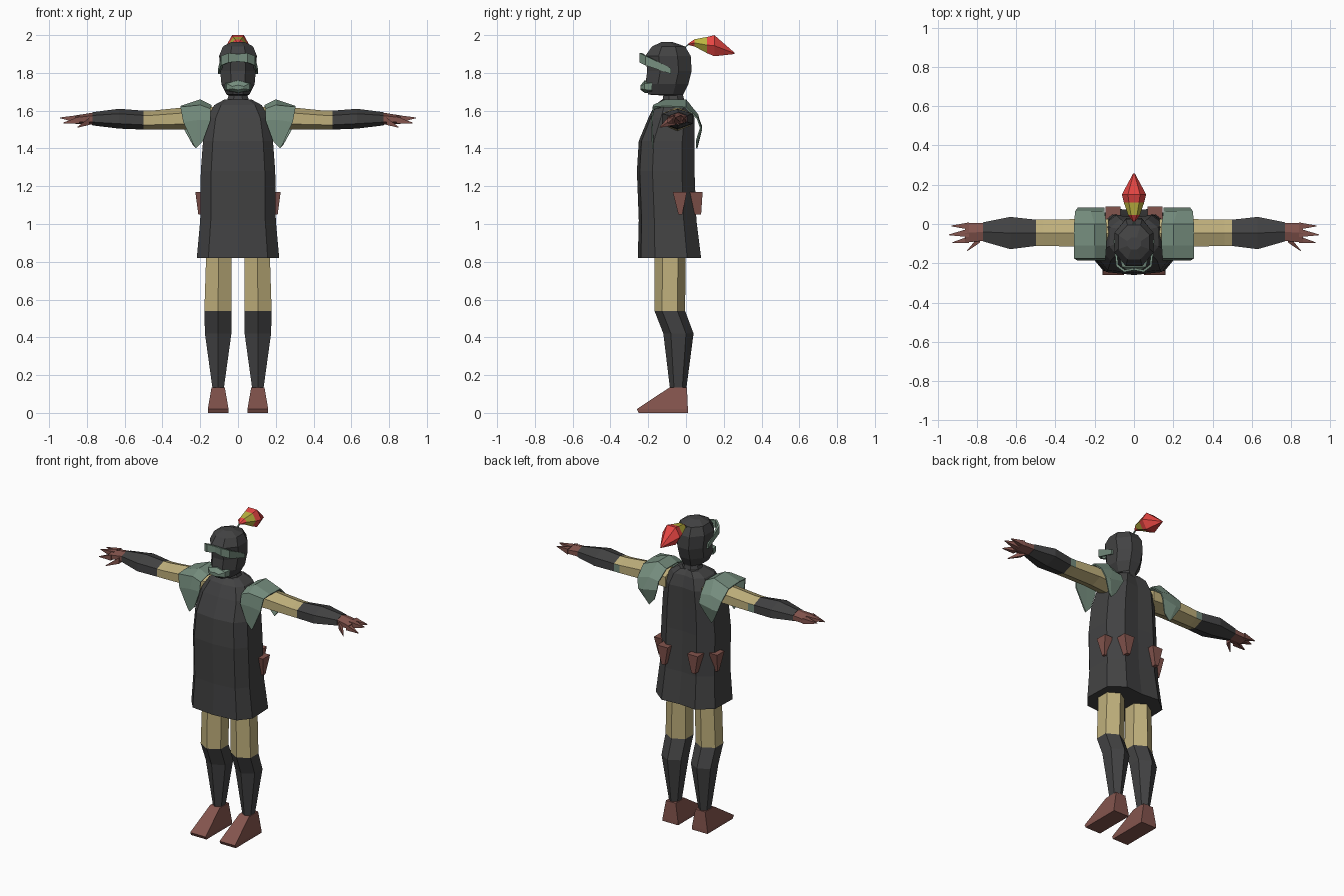
import bpy
import bmesh
from math import cos, sin, pi
from mathutils import Vector

default_cube = bpy.data.objects.get("Cube")
if default_cube:
    bpy.data.objects.remove(default_cube, do_unlink=True)


def make_material(name, red, green, blue):
    material = bpy.data.materials.new(name)
    material.use_nodes = True
    colour = (red, green, blue, 1)
    material.diffuse_color = colour
    shader = material.node_tree.nodes["Principled BSDF"]
    shader.inputs["Base Color"].default_value = colour
    shader.inputs["Roughness"].default_value = 0.9
    return material


charcoal = make_material("charcoal cloth", .055, .055, .056)
straw = make_material("straw cloth", .52, .43, .2)
sage = make_material("sage armour", .18, .27, .21)
leather = make_material("brown leather", .23, .09, .075)
scarlet = make_material("scarlet feather", .78, .06, .055)
yellow = make_material("yellow feather", .5, .45, .05)


def section(axis, at, u_low, u_high, v_low, v_high, sides=6, turn=0.5):
    """Polygon ring across an axis, fitted to the given extents."""
    angles = [2 * pi * (i + turn) / sides for i in range(sides)]
    u_max = max(abs(cos(a)) for a in angles)
    v_max = max(abs(sin(a)) for a in angles)
    ring = []
    for a in angles:
        u = (u_low + u_high) / 2 + (u_high - u_low) / 2 * cos(a) / u_max
        v = (v_low + v_high) / 2 + (v_high - v_low) / 2 * sin(a) / v_max
        ring.append({"x": (at, u, v), "y": (u, at, v), "z": (u, v, at)}[axis])
    return ring


def finish(bm, name, materials, mirror, thickness=0):
    bmesh.ops.recalc_face_normals(bm, faces=bm.faces)
    mesh = bpy.data.meshes.new(name)
    bm.to_mesh(mesh)
    bm.free()
    for material in materials:
        mesh.materials.append(material)
    part = bpy.data.objects.new(name, mesh)
    bpy.context.collection.objects.link(part)
    if thickness:
        solid = part.modifiers.new("Thickness", "SOLIDIFY")
        solid.thickness = thickness
    if mirror:
        part.modifiers.new("Mirror", "MIRROR")
    return part


def loft(name, tubes, materials, mirror=False, paint=None):
    """Skin one or more stacks of rings; paint picks a material per face."""
    bm = bmesh.new()
    for rings in tubes:
        loops = [[bm.verts.new(p) for p in ring] for ring in rings]
        for level, (low, high) in enumerate(zip(loops, loops[1:])):
            for i in range(len(low)):
                j = (i + 1) % len(low)
                face = bm.faces.new((low[i], low[j], high[j], high[i]))
                if paint:
                    face.material_index = paint(level, face.calc_center_median())
        bm.faces.new(loops[0])
        end = bm.faces.new(loops[-1])
        if paint:
            end.material_index = paint(len(loops) - 2, end.calc_center_median())
    return finish(bm, name, materials, mirror)


def sheet(name, rows, material, mirror, thickness):
    """Grid of faces through rows of points, given a little thickness."""
    bm = bmesh.new()
    grid = [[bm.verts.new(p) for p in row] for row in rows]
    for a, b in zip(grid, grid[1:]):
        for i in range(len(a) - 1):
            bm.faces.new((a[i], a[i + 1], b[i + 1], b[i]))
    return finish(bm, name, [material], mirror, thickness)


# Tunic: faceted barrel with a ridge down the chest
def tunic_ring(z, width, front, back):
    depth = back - front
    half = [(.72 * width, front + .05 * depth), (width, front + .27 * depth),
            (width * .97, back - .22 * depth), (.55 * width, back)]
    right = [(x, y, z) for x, y in half]
    left = [(-x, y, z) for x, y in reversed(half)]
    return [(0, front, z)] + right + [(0, back - .01, z)] + left


tunic_levels = [(.82, .218, -.255, .08), (1.02, .2, -.25, .055),
                (1.28, .197, -.26, .045), (1.44, .185, -.25, .045),
                (1.56, .165, -.2, .045), (1.63, .125, -.165, .025),
                (1.66, .07, -.125, .0)]
loft("tunic", [[tunic_ring(*level) for level in tunic_levels]], [charcoal])

# Hooded head and neck
head_levels = [(1.62, .07, -.13, .0), (1.68, .05, -.12, -.015),
               (1.685, .06, -.2, -.015), (1.74, .088, -.215, .012),
               (1.81, .094, -.205, .03), (1.89, .1, -.215, .025),
               (1.94, .08, -.18, -.005), (1.963, .035, -.13, -.07)]
loft("hooded_head", [[section("z", z, -w, w, front, back, 8)
                      for z, w, front, back in head_levels]], [charcoal])

# Goggles: a band across the brow, narrowing to the ears
band = [(0, -.235, 1.86, 1.9), (.05, -.245, 1.855, 1.905),
        (.09, -.215, 1.84, 1.89), (.105, -.08, 1.795, 1.825)]
sheet("goggles", [[(x, y, low), (x, y, high)] for x, y, low, high in band],
      sage, True, .012)

# Mouth guard
loft("mouth_guard", [[section("y", -.18, -.07, .07, 1.69, 1.765),
                      section("y", -.22, -.06, .06, 1.695, 1.76),
                      section("y", -.24, -.03, .03, 1.71, 1.735)]], [sage])

# Plume with its thin stem, swept backwards
loft("plume_stem", [[section("y", -.02, -.004, .004, 1.92, 1.928, 4),
                     section("y", .02, -.004, .004, 1.952, 1.96, 4)]], [sage])
plume_levels = [(.012, .006, 1.948, 1.956), (.045, .03, 1.94, 1.978),
                (.11, .052, 1.905, 1.99), (.15, .062, 1.888, 2.0),
                (.258, .004, 1.9, 1.906)]
loft("plume", [[section("y", y, -w, w, low, high, 6, 0)
                for y, w, low, high in plume_levels]], [scarlet, yellow],
     paint=lambda level, centre: int(level == 1))

# Shoulder guards: arched shells, one row per step from front to back
guard_rows = []
for y, inner, ridge, outer in [(-.18, (.185, 1.44), (.222, 1.4), (.235, 1.42)),
                               (-.185, (.145, 1.55), (.215, 1.55), (.29, 1.54)),
                               (-.175, (.145, 1.61), (.2, 1.63), (.305, 1.62)),
                               (-.11, (.14, 1.63), (.2, 1.66), (.305, 1.625)),
                               (.0, (.14, 1.63), (.2, 1.66), (.305, 1.62)),
                               (.065, (.15, 1.57), (.22, 1.58), (.3, 1.56)),
                               (.085, (.15, 1.52), (.25, 1.5), (.285, 1.5)),
                               (.06, (.185, 1.44), (.222, 1.4), (.24, 1.42))]:
    guard_rows.append([(x, y, z) for x, z in (inner, ridge, outer)])
sheet("shoulder_guards", guard_rows, sage, True, .008)

# Arms: straw sleeve, sage patch behind the elbow, charcoal bracer
arm_levels = [(.13, -.12, .025, 1.49, 1.62), (.28, -.115, .025, 1.5, 1.618),
              (.46, -.112, .022, 1.5, 1.6), (.5, -.112, .022, 1.5, 1.6),
              (.63, -.128, .036, 1.505, 1.61), (.77, -.088, .008, 1.522, 1.592)]


def arm_paint(level, centre):
    if level == 2 and centre.y > 0:
        return 1
    return 0 if level < 3 else 2


loft("arms", [[section("x", *level) for level in arm_levels]],
     [straw, sage, charcoal], True, arm_paint)

# Hands: palm, three pointed fingers and a thumb
palm = [section("x", .765, -.085, .005, 1.525, 1.59),
        section("x", .86, -.095, .005, 1.53, 1.575)]


def finger(root, tip, size):
    x, y, z = root
    a, b, c = tip
    return [section("x", x, y - size, y + size, z - size, z + size, 4),
            section("x", a, b - .002, b + .002, c - .002, c + .002, 4)]


hand = [palm,
        finger((.84, -.08, 1.55), (.925, -.095, 1.535), .018),
        finger((.84, -.045, 1.555), (.942, -.055, 1.562), .022),
        finger((.84, -.01, 1.555), (.93, -.01, 1.56), .018),
        finger((.785, -.075, 1.545), (.85, -.137, 1.512), .02)]
loft("hands", hand, [leather], True)

# Legs: straw breeches over charcoal boots
leg_levels = [(.95, .035, .165, -.165, .0), (.54, .035, .178, -.167, -.005),
              (.42, .035, .175, -.12, .04), (.13, .075, .135, -.085, .002)]
loft("legs", [[section("z", *level) for level in leg_levels]],
     [straw, charcoal], True, lambda level, centre: int(level > 0))

# Feet: long wedges
foot_levels = [(.135, .07, .14, -.087, .005), (.02, .05, .16, -.26, .01),
               (.0, .05, .16, -.25, .01)]
loft("feet", [[section("z", *level, 4) for level in foot_levels]],
     [leather], True)

# Belt pouches: wedges pointing down, at the hips and behind
hip = [section("z", 1.17, .17, .226, -.07, .005, 4),
       section("z", 1.05, .17, .21, -.04, -.02, 4)]
rear = [section("z", 1.17, .07, .145, .0, .088, 4),
        section("z", 1.05, .095, .12, .01, .08, 4)]
loft("belt_pouches", [hip, rear], [leather], True)
